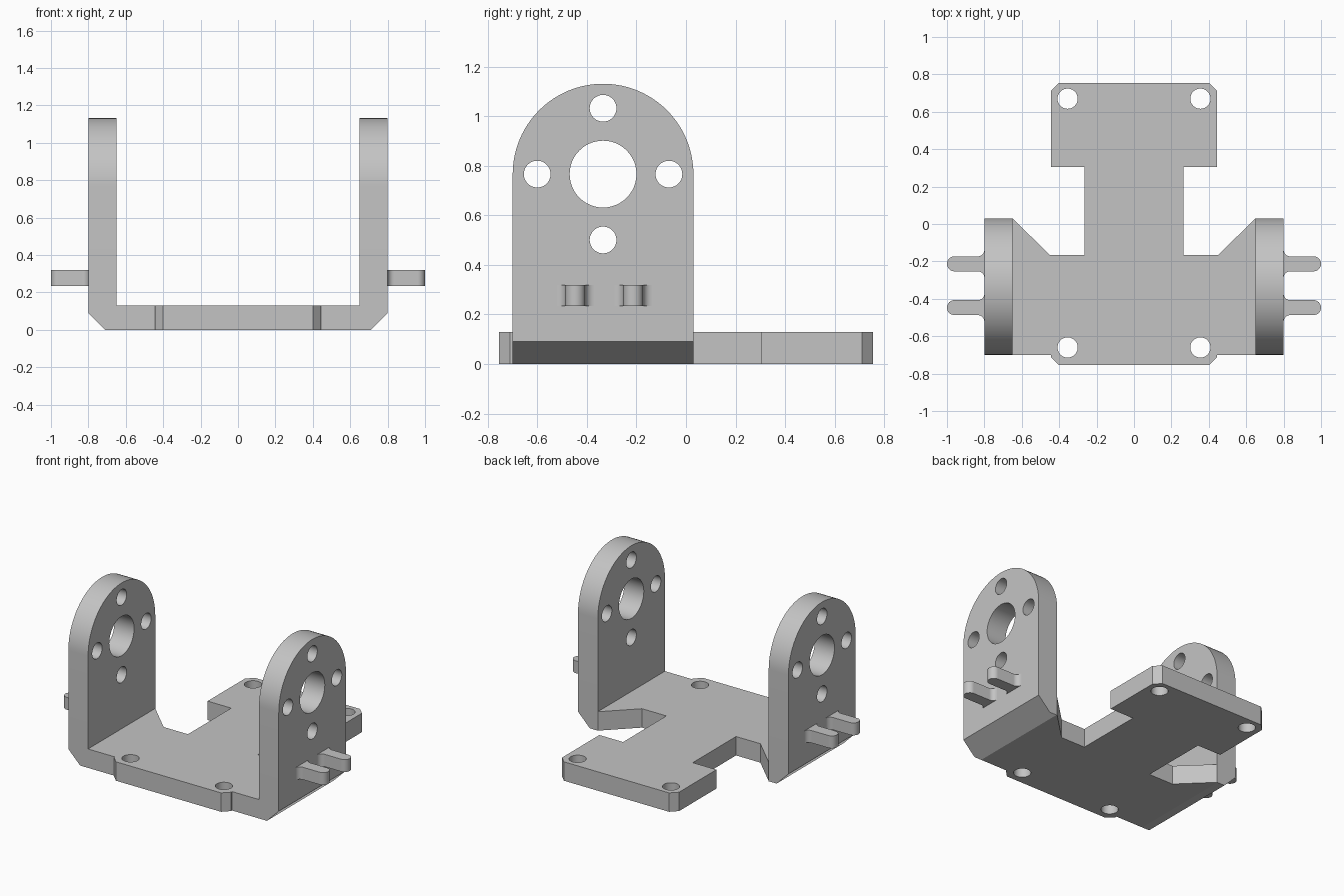
import bpy
import bmesh
from math import cos, sin, pi, radians

if "Cube" in bpy.data.objects:
    bpy.data.objects.remove(bpy.data.objects["Cube"], do_unlink=True)

grey = bpy.data.materials.new("plain grey")
grey.use_nodes = True
colour = (0.55, 0.55, 0.55, 1)
grey.diffuse_color = colour
grey.node_tree.nodes["Principled BSDF"].inputs["Base Color"].default_value = colour


def arc(cx, cy, r, start, end, steps):
    """Points on an arc, angles in degrees."""
    angles = [radians(start + (end - start) * i / steps) for i in range(steps + 1)]
    return [(cx + r * cos(a), cy + r * sin(a)) for a in angles]


def prism(name, outline, lo, hi, axis="z"):
    """Extrude an outline: (x, y) along z, or (y, z) along x."""
    bm = bmesh.new()
    place = (lambda u, v: (u, v, lo)) if axis == "z" else (lambda u, v: (lo, u, v))
    face = bm.faces.new([bm.verts.new(place(u, v)) for u, v in outline])
    ext = bmesh.ops.extrude_face_region(bm, geom=[face])
    verts = [e for e in ext["geom"] if isinstance(e, bmesh.types.BMVert)]
    d = hi - lo
    bmesh.ops.translate(bm, verts=verts, vec=(0, 0, d) if axis == "z" else (d, 0, 0))
    bmesh.ops.recalc_face_normals(bm, faces=bm.faces)
    mesh = bpy.data.meshes.new(name)
    bm.to_mesh(mesh)
    bm.free()
    mesh.materials.append(grey)
    obj = bpy.data.objects.new(name, mesh)
    bpy.context.collection.objects.link(obj)
    return obj


def boolean(target, tool, operation):
    """Apply a boolean and discard the tool."""
    mod = target.modifiers.new(operation, "BOOLEAN")
    mod.operation, mod.object, mod.solver = operation, tool, "EXACT"
    bpy.context.view_layer.update()
    graph = bpy.context.evaluated_depsgraph_get()
    mesh = bpy.data.meshes.new_from_object(target.evaluated_get(graph))
    target.modifiers.clear()
    target.data = mesh
    bpy.data.objects.remove(tool, do_unlink=True)


def drill(target, u, v, r, lo, hi, axis):
    ring = arc(u, v, r, 0, 360, 48)[:-1]
    boolean(target, prism("drill", ring, lo, hi, axis), "DIFFERENCE")


# Base plate: right-hand half outline, mirrored to the left
FRONT, BACK, PLATE = -0.70, 0.03, 0.13
half = [(0.40, -0.755), (0.445, -0.71), (0.445, FRONT), (0.655, FRONT), (0.655, BACK),
        (0.65, BACK), (0.45, -0.165), (0.265, -0.165), (0.265, 0.305), (0.445, 0.305),
        (0.445, 0.71), (0.40, 0.755)]
outline = half + [(-x, y) for x, y in reversed(half)]
bracket = prism("bracket", outline, 0, PLATE)

# Side arms with round tops and a chamfered lower outer edge
MID, AXLE, RADIUS = -0.335, 0.767, 0.365
INNER, OUTER = 0.65, 0.80
for s in (-1, 1):
    arm_outline = [(FRONT, 0), (BACK, 0)] + arc(MID, AXLE, RADIUS, 0, 180, 48)
    arm = prism("arm", arm_outline, s * INNER, s * OUTER, "x")
    for v in arm.data.vertices:
        if v.co.z < 0.01 and abs(v.co.x) > 0.7:
            v.co.z = 0.09
    # Fill the flat foot under the arm up to the chamfer
    foot = prism("foot", [(s * INNER, FRONT), (s * 0.71, FRONT), (s * OUTER, FRONT),
                          (s * OUTER, BACK), (s * 0.71, BACK), (s * INNER, BACK)], 0, 0.2)
    for v in foot.data.vertices:
        if v.co.z < 0.01 and abs(v.co.x) > 0.75:
            v.co.z = 0.09
    boolean(arm, foot, "UNION")
    boolean(bracket, arm, "UNION")

# Bearing hole and four screw holes through both arms
drill(bracket, MID, AXLE, 0.135, -0.9, 0.9, "x")
for k in range(4):
    a = k * pi / 2
    drill(bracket, MID + 0.266 * cos(a), AXLE + 0.266 * sin(a), 0.054, -0.9, 0.9, "x")

# Mounting holes at the plate corners
for x in (-0.355, 0.355):
    for y in (-0.66, 0.67):
        drill(bracket, x, y, 0.054, -0.1, 0.3, "z")

# Cable pegs: rounded tips, filleted roots
parts = [bracket]
W, F = 0.04, 0.035
for side, s in (("left", 1), ("right", -1)):
    for where, y in (("front", -0.447), ("rear", -0.213)):
        pts = arc(OUTER + F, y - W - F, F, 180, 90, 8)
        pts += arc(1 - W, y, W, -90, 90, 16)
        pts += arc(OUTER + F, y + W + F, F, -90, -180, 8)
        pts = [(s * px, py) for px, py in pts]
        parts.append(prism(f"{side}_{where}_peg", pts, 0.235, 0.32))

# Smooth the curved walls, keep the corners sharp
bpy.ops.object.select_all(action="DESELECT")
for obj in parts:
    obj.select_set(True)
bpy.context.view_layer.objects.active = bracket
bpy.ops.object.shade_smooth_by_angle(angle=radians(30))
